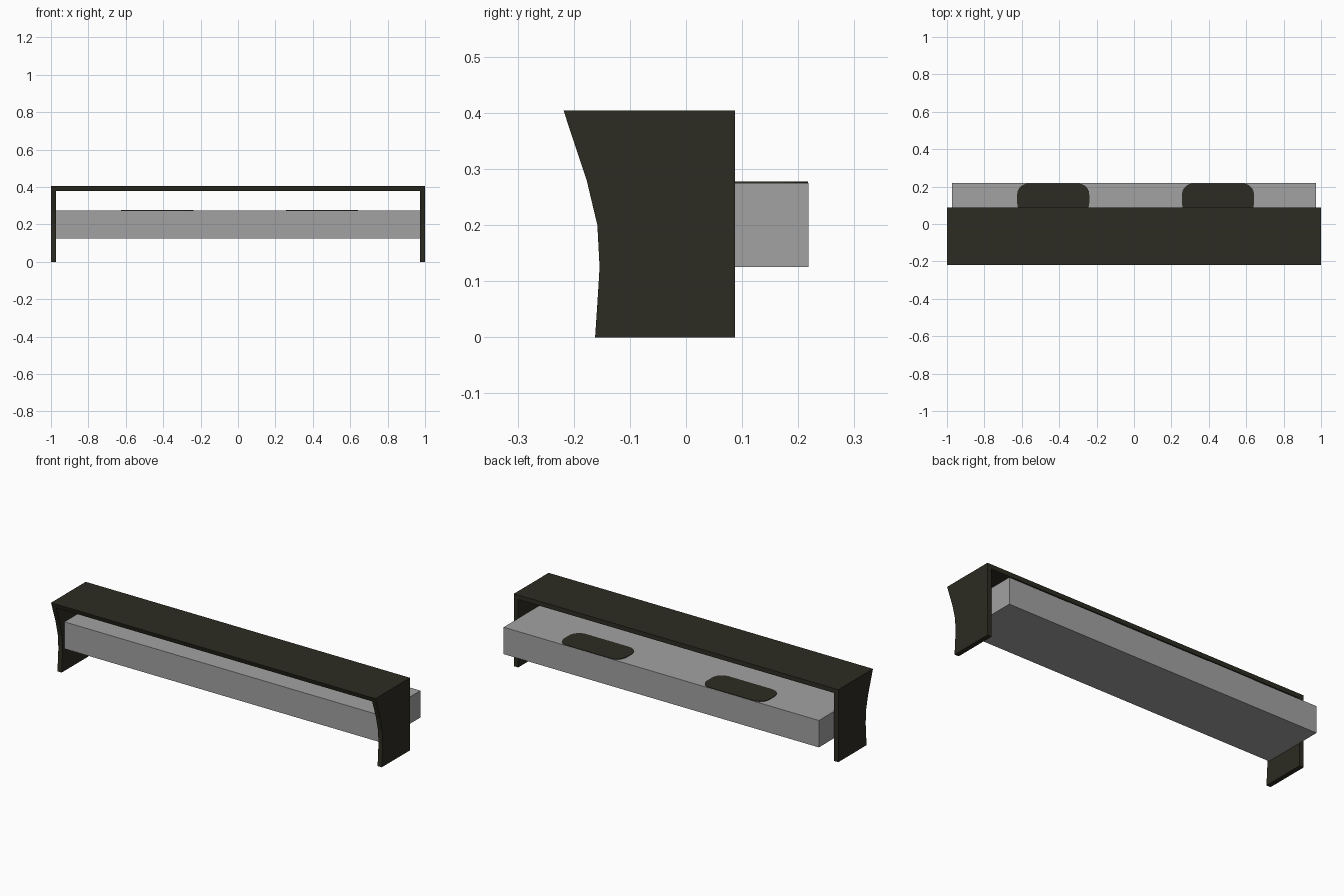
import bpy, bmesh
from math import sin, cos, radians
from mathutils import Vector

if "Cube" in bpy.data.objects:
    bpy.data.objects.remove(bpy.data.objects["Cube"], do_unlink=True)


def make_material(name, color):
    mat = bpy.data.materials.new(name)
    mat.use_nodes = True
    mat.diffuse_color = color
    mat.node_tree.nodes["Principled BSDF"].inputs["Base Color"].default_value = color
    return mat


dark = make_material("dark olive", (0.026, 0.025, 0.016, 1))
grey = make_material("mid grey", (0.36, 0.36, 0.36, 1))


def prism(name, outline, offset, mat):
    """Extrude a closed outline of 3D points along an offset."""
    bm = bmesh.new()
    face = bm.faces.new([bm.verts.new(p) for p in outline])
    ext = bmesh.ops.extrude_face_region(bm, geom=[face], use_keep_orig=True)
    moved = [v for v in ext["geom"] if isinstance(v, bmesh.types.BMVert)]
    bmesh.ops.translate(bm, verts=moved, vec=Vector(offset))
    bmesh.ops.recalc_face_normals(bm, faces=bm.faces)
    mesh = bpy.data.meshes.new(name)
    bm.to_mesh(mesh)
    bm.free()
    mesh.materials.append(mat)
    obj = bpy.data.objects.new(name, mesh)
    bpy.context.collection.objects.link(obj)
    return obj


WALL, BACK, TOP, ROOF_Z = 0.026, 0.087, 0.404, 0.379

# Side panels with a curved front edge
front_edge = [(-0.162, 0), (-0.158, 0.06), (-0.154, 0.125), (-0.158, 0.2),
              (-0.177, 0.28), (-0.21, ROOF_Z), (-0.218, TOP)]
panel = front_edge + [(BACK, TOP), (BACK, 0)]
for name, x in (("right_panel", -1), ("left_panel", 1 - WALL)):
    prism(name, [(x, y, z) for y, z in panel], (WALL, 0, 0), dark)

# Roof between the panels, carrying on the sloped front edge
roof = front_edge[-2:] + [(BACK, TOP), (BACK, ROOF_Z)]
prism("roof", [(WALL - 1, y, z) for y, z in roof], (2 - 2 * WALL, 0, 0), dark)

# Long box held between the panels
W, Y0, Y1, Z0, Z1 = 0.972, -0.14, 0.218, 0.125, 0.275
prism("long_box", [(-W, Y0, Z0), (W, Y0, Z0), (W, Y1, Z0), (-W, Y1, Z0)],
      (0, 0, Z1 - Z0), grey)


# Thin rounded pads on top of the box
def rounded_rect(cx, cy, hx, hy, r, z, steps=5):
    pts = []
    for start, sx, sy in ((0, 1, 1), (90, -1, 1), (180, -1, -1), (270, 1, -1)):
        for i in range(steps + 1):
            a = radians(start + 90 * i / steps)
            pts.append((cx + sx * (hx - r) + r * cos(a),
                        cy + sy * (hy - r) + r * sin(a), z))
    return pts


for name, x in (("right_pad", -0.432), ("left_pad", 0.449)):
    prism(name, rounded_rect(x, 0.134, 0.193, 0.083, 0.06, Z1), (0, 0, 0.003), dark)
